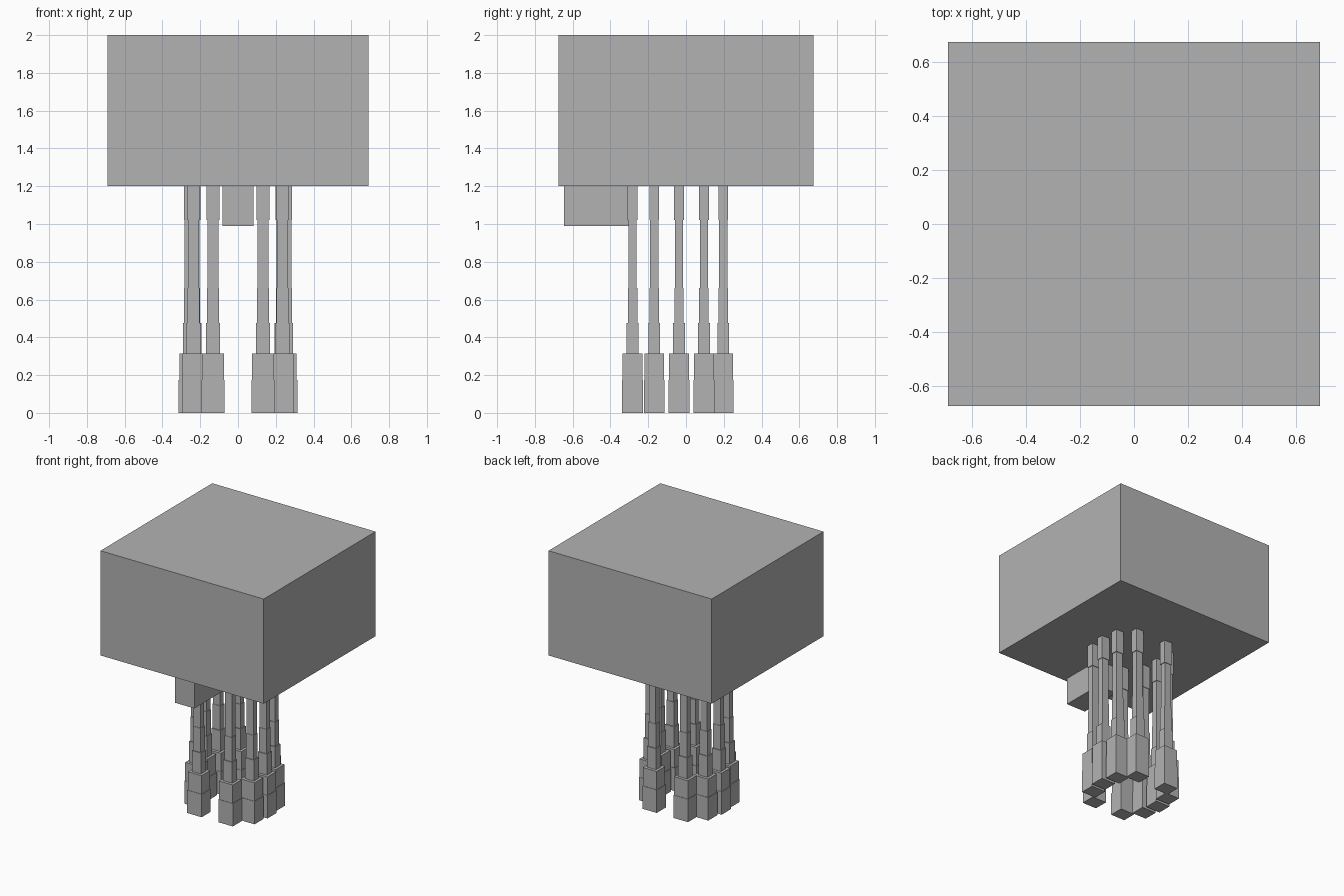
import bpy
import bmesh

cube = bpy.data.objects.get("Cube")
if cube:
    bpy.data.objects.remove(cube, do_unlink=True)

GREY = (0.45, 0.45, 0.45, 1.0)
grey = bpy.data.materials.new("plain grey")
grey.use_nodes = True
grey.diffuse_color = GREY
grey.node_tree.nodes["Principled BSDF"].inputs["Base Color"].default_value = GREY


def add_box(bm, x, y, z0, z1, width, depth):
    """Add a box standing between z0 and z1."""
    verts = bmesh.ops.create_cube(bm, size=1)["verts"]
    bmesh.ops.scale(bm, vec=(width, depth, z1 - z0), verts=verts)
    bmesh.ops.translate(bm, vec=(x, y, (z0 + z1) / 2), verts=verts)


def make_object(name, bm):
    mesh = bpy.data.meshes.new(name)
    bm.to_mesh(mesh)
    bm.free()
    mesh.materials.append(grey)
    obj = bpy.data.objects.new(name, mesh)
    bpy.context.collection.objects.link(obj)
    return obj


# Large body block
bm = bmesh.new()
add_box(bm, 0, 0, 1.2, 2.0, 1.38, 1.35)
make_object("body", bm)

# Small block under the front of the body
bm = bmesh.new()
add_box(bm, 0, -0.4725, 0.99, 1.2, 0.165, 0.345)
make_object("front_block", bm)

# Stepped leg: bottom, top, width, depth of each segment
SEGMENTS = [
    (0.0, 0.175, 0.122, 0.110),
    (0.175, 0.315, 0.116, 0.104),
    (0.315, 0.475, 0.076, 0.062),
    (0.475, 0.66, 0.064, 0.050),
    (0.66, 1.02, 0.058, 0.044),
    (1.02, 1.2, 0.068, 0.052),
]

# Five legs in an arc on each side
LEGS = [(0.132, -0.283), (0.235, -0.168), (0.253, -0.037),
        (0.232, 0.095), (0.132, 0.197)]

for side, sign in (("left", 1), ("right", -1)):
    for number, (x, y) in enumerate(LEGS, 1):
        bm = bmesh.new()
        for z0, z1, width, depth in SEGMENTS:
            add_box(bm, sign * x, y, z0, z1, width, depth)
        make_object(f"{side}_leg_{number}", bm)
